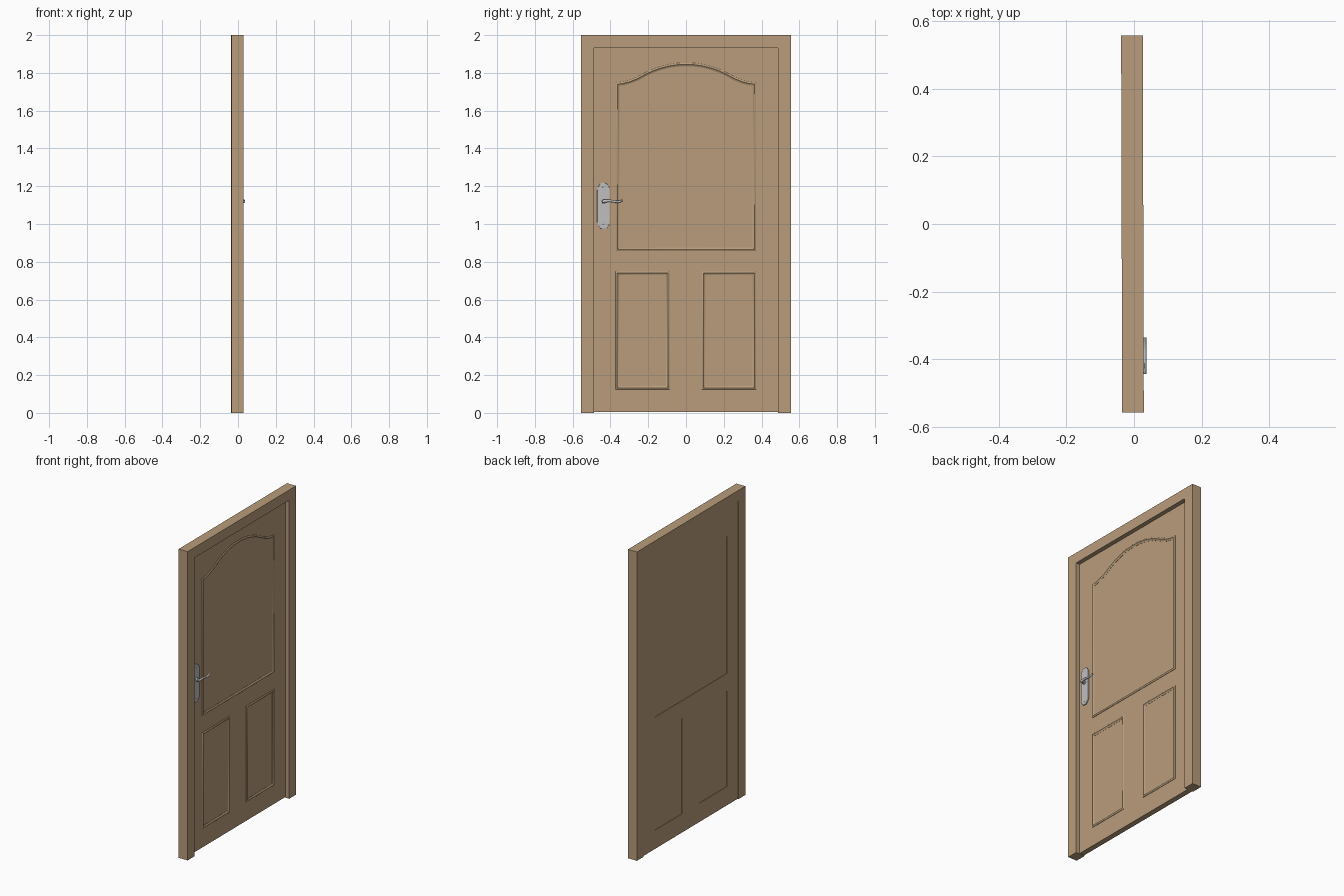
import bpy, bmesh, math
from mathutils import Vector

if "Cube" in bpy.data.objects:
    bpy.data.objects.remove(bpy.data.objects["Cube"])

TILT = 0.0027  # the whole door stands very slightly turned


def material(name, rgb):
    m = bpy.data.materials.new(name)
    m.diffuse_color = (*rgb, 1)
    m.use_nodes = True
    m.node_tree.nodes["Principled BSDF"].inputs["Base Color"].default_value = m.diffuse_color
    return m


wood = material("light wood", (0.48, 0.335, 0.2))
metal = material("satin metal", (0.52, 0.52, 0.53))


def finish(bm, name, mat, smooth=False):
    bmesh.ops.recalc_face_normals(bm, faces=bm.faces)
    me = bpy.data.meshes.new(name)
    bm.to_mesh(me)
    bm.free()
    me.materials.append(mat)
    ob = bpy.data.objects.new(name, me)
    bpy.context.collection.objects.link(ob)
    ob.rotation_euler.z = TILT
    if smooth:
        bpy.ops.object.select_all(action='DESELECT')
        ob.select_set(True)
        bpy.context.view_layer.objects.active = ob
        bpy.ops.object.shade_smooth_by_angle(angle=math.radians(35))
    return ob


def prism(name, outline, x0, x1, mat, bevel=0):
    """Extrude a (y, z) outline from x0 to x1, optionally rounding the front rim."""
    bm = bmesh.new()
    f = bm.faces.new([bm.verts.new((x0, y, z)) for y, z in outline])
    r = bmesh.ops.extrude_face_region(bm, geom=[f])
    top = [v for v in r["geom"] if isinstance(v, bmesh.types.BMVert)]
    bmesh.ops.translate(bm, verts=top, vec=(x1 - x0, 0, 0))
    if bevel:
        rim = [e for e in bm.edges if all(v in top for v in e.verts)]
        bmesh.ops.bevel(bm, geom=rim, offset=bevel, segments=2, profile=0.5, affect='EDGES')
    return finish(bm, name, mat)


def moulding(name, loop, profile):
    """Sweep an (inset, height) profile round a closed counter-clockwise (y, z) loop."""
    bm = bmesh.new()
    rings = []
    n = len(loop)
    for i in range(n):
        p, a, b = (Vector(loop[k % n]) for k in (i, i - 1, i + 1))
        d1, d2 = (p - a).normalized(), (b - p).normalized()
        n1, n2 = Vector((-d1.y, d1.x)), Vector((-d2.y, d2.x))
        mitre = (n1 + n2) / (1 + n1.dot(n2))
        rings.append([bm.verts.new((h, p.x + mitre.x * s, p.y + mitre.y * s)) for s, h in profile])
    m = len(profile)
    for i in range(n):
        r, q = rings[i], rings[(i + 1) % n]
        for j in range(m):
            k = (j + 1) % m
            bm.faces.new((r[j], q[j], q[k], r[k]))
    return finish(bm, name, wood, smooth=True)


# door frame: two jambs and a head, open at the floor
prism("door_frame", [(-0.557, 0), (-0.487, 0), (-0.487, 1.933), (0.487, 1.933),
                     (0.487, 0), (0.557, 0), (0.557, 2), (-0.557, 2)], -0.0365, 0.0275, wood)

# door leaf: grid on the back so three panels can be sunk into it
BACK, FRONT = -0.0345, 0.0
ys = [-0.487, -0.37, -0.09, 0.09, 0.37, 0.487]
zs = [0.004, 0.125, 0.745, 0.857, 1.745, 1.933]
bm = bmesh.new()
grid = [[bm.verts.new((BACK, y, z)) for z in zs] for y in ys]
cells = {}
for i in range(5):
    for j in range(5):
        cells[i, j] = bm.faces.new((grid[i][j], grid[i][j + 1], grid[i + 1][j + 1], grid[i + 1][j]))
rim = [e for e in bm.edges if e.is_boundary]
r = bmesh.ops.extrude_edge_only(bm, edges=rim)
bmesh.ops.translate(bm, verts=[v for v in r["geom"] if isinstance(v, bmesh.types.BMVert)],
                    vec=(FRONT - BACK, 0, 0))
bmesh.ops.contextual_create(bm, geom=[e for e in bm.edges if e.is_boundary])
for group in ([(1, 1)], [(3, 1)], [(1, 3), (2, 3), (3, 3)]):
    faces = [cells[c] for c in group]
    r = bmesh.ops.extrude_face_region(bm, geom=faces)
    bmesh.ops.delete(bm, geom=[f for f in faces if f.is_valid], context='FACES_ONLY')
    bmesh.ops.translate(bm, verts=[v for v in r["geom"] if isinstance(v, bmesh.types.BMVert)],
                        vec=(0.003, 0, 0))
finish(bm, "door_leaf", wood)

# raised mouldings round the front panels
bead = [(0, -0.003), (0, 0.002), (0.004, 0.005), (0.008, 0.006), (0.012, 0.004),
        (0.014, 0.002), (0.019, 0.001), (0.019, -0.003)]
for side, y0, y1 in (("left", -0.372, -0.088), ("right", 0.084, 0.37)):
    moulding(side + "_lower_moulding", [(y0, 0.125), (y1, 0.125), (y1, 0.748), (y0, 0.748)], bead)

# upper moulding has a bell-shaped arch
half = [(0.371, 1.748), (0.335, 1.752), (0.30, 1.761), (0.26, 1.777), (0.22, 1.799),
        (0.18, 1.818), (0.14, 1.832), (0.095, 1.844), (0.05, 1.851)]
arch = half + [(0, 1.853)] + [(-y, z) for y, z in reversed(half)]
moulding("upper_moulding", [(-0.371, 0.857), (0.371, 0.857)] + arch, bead)

# handle back plate with shaped ends
HY, HZ = -0.437, 1.095
quarter = [(0.033, 0.085), (0.031, 0.1), (0.024, 0.106), (0.02, 0.116), (0.008, 0.122)]
right = [(y, -z) for y, z in reversed(quarter)] + quarter
outline = right + [(-y, z) for y, z in reversed(right)]
prism("handle_plate", [(HY + y, HZ + z) for y, z in outline], -0.002, 0.007, metal, bevel=0.002)


def disc(name, y, z, rad, x0, x1, sides=20):
    pts = [(y + rad * math.cos(2 * math.pi * i / sides), z + rad * math.sin(2 * math.pi * i / sides))
           for i in range(sides)]
    return prism(name, pts, x0, x1, metal, bevel=0.001)


# spindle boss and plate screws
disc("handle_boss", HY + 0.002, 1.12, 0.012, 0.005, 0.017)
disc("handle_neck", HY + 0.002, 1.12, 0.008, 0.015, 0.031)
for i, z in enumerate((HZ + 0.1, HZ - 0.1)):
    disc("plate_screw_%d" % (i + 1), HY, z, 0.004, 0.006, 0.008, 10)

# wavy lever: rings along a path, tapering to the tip
path = [(-0.443, 1.119, 0.006), (-0.437, 1.12, 0.009), (-0.42, 1.123, 0.008), (-0.40, 1.123, 0.007),
        (-0.38, 1.119, 0.006), (-0.36, 1.117, 0.006), (-0.345, 1.121, 0.006), (-0.335, 1.126, 0.004)]
bm = bmesh.new()
rings = []
for y, z, rad in path:
    rings.append([bm.verts.new((0.030 + 0.006 * math.cos(a), y, z + rad * math.sin(a)))
                  for a in (2 * math.pi * k / 12 for k in range(12))])
for a, b in zip(rings, rings[1:]):
    for k in range(12):
        bm.faces.new((a[k], a[(k + 1) % 12], b[(k + 1) % 12], b[k]))
bm.faces.new(rings[0])
bm.faces.new(rings[-1])
finish(bm, "handle_lever", metal, smooth=True)
